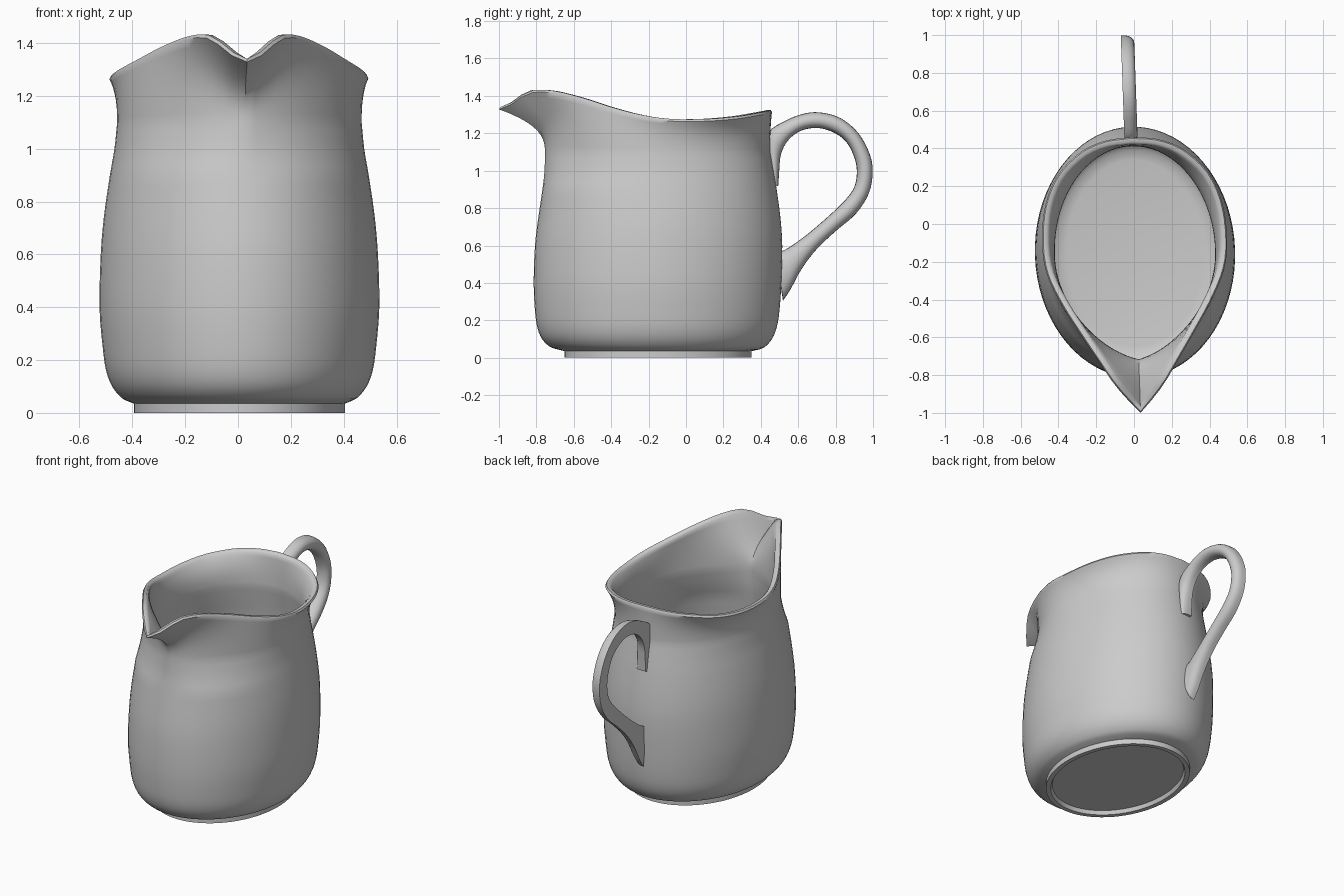
import bpy, bmesh, math
from mathutils import Vector, Matrix

if "Cube" in bpy.data.objects:
    bpy.data.objects.remove(bpy.data.objects["Cube"])

N = 72                                   # columns around the body
TURN = Matrix.Rotation(math.radians(2), 4, 'Z')


def spline(knots, pts, t):
    """Smooth curve through points of any dimension at given knots."""
    pts = [Vector(p) for p in pts]
    n = len(pts)

    def tangent(i):
        a, b = max(i - 1, 0), min(i + 1, n - 1)
        return (pts[b] - pts[a]) / (knots[b] - knots[a])
    i = 0
    while i < n - 2 and t > knots[i + 1]:
        i += 1
    h = knots[i + 1] - knots[i]
    s = (t - knots[i]) / h
    return (pts[i] * (2*s**3 - 3*s**2 + 1) + tangent(i) * h * (s**3 - 2*s**2 + s)
            + pts[i+1] * (3*s**2 - 2*s**3) + tangent(i+1) * h * (s**3 - s**2))


def loft(name, rings, angle):
    """Skin closed rings, cap both ends and shade smooth."""
    bm = bmesh.new()
    vs = [[bm.verts.new(p) for p in r] for r in rings]
    for a, b in zip(vs, vs[1:]):
        for i in range(len(a)):
            j = (i + 1) % len(a)
            bm.faces.new((a[i], a[j], b[j], b[i]))
    bm.faces.new(vs[0])
    bm.faces.new(vs[-1])
    bmesh.ops.recalc_face_normals(bm, faces=bm.faces)
    bm.transform(TURN)
    me = bpy.data.meshes.new(name)
    bm.to_mesh(me)
    bm.free()
    ob = bpy.data.objects.new(name, me)
    bpy.context.collection.objects.link(ob)
    bpy.ops.object.select_all(action='DESELECT')
    bpy.context.view_layer.objects.active = ob
    ob.select_set(True)
    bpy.ops.object.shade_smooth_by_angle(angle=math.radians(angle))
    return ob


def oval(z, rx, yf, yb):
    """Oval ring, gradually pinched to a crease at the front near the neck."""
    pinch = 0.05 * min(max((z - 0.9) / 0.2, 0), 1)
    ring = []
    for k in range(N):
        a = 2 * math.pi * k / N
        y = (yf + yb) / 2 - (yb - yf) / 2 * math.cos(a)
        if math.cos(a) > 0:
            y += pinch * abs(math.sin(2 * a))
        ring.append(Vector((rx * math.sin(a), y, z)))
    return ring


def inset(ring, d, dz=0.0):
    out = []
    for i, p in enumerate(ring):
        t = ring[(i + 1) % N] - ring[i - 1]
        nrm = Vector((-t.y, t.x, 0)).normalized()
        out.append(p + nrm * d + Vector((0, 0, dz)))
    return out


# Body profile: height, half width, front y, back y
profile = [(.045, .425, -.69, .395), (.06, .45, -.73, .425), (.1, .482, -.77, .46),
           (.16, .505, -.795, .485), (.25, .518, -.808, .50), (.4, .53, -.815, .51),
           (.6, .525, -.808, .515), (.75, .512, -.79, .505), (.9, .49, -.768, .485),
           (1.0, .473, -.757, .468), (1.1, .463, -.755, .45)]
knots = list(range(len(profile)))
wall = [oval(*spline(knots, profile, k / 3)) for k in range(3 * (len(profile) - 1) + 1)]

# Rim: half outline from spout tip to back
rim_half = [(0, -1, 1.34), (.065, -.93, 1.37), (.13, -.85, 1.425), (.2, -.74, 1.43),
            (.30, -.58, 1.393), (.40, -.41, 1.338), (.47, -.25, 1.297), (.49, -.1, 1.277),
            (.47, .1, 1.277), (.40, .265, 1.29), (.27, .39, 1.31), (.14, .445, 1.32),
            (0, .46, 1.325)]
rim_knots = [math.atan2(x / .49, -(y + .15) / .6) for x, y, z in rim_half]
rim = []
for k in range(N):
    a = 2 * math.pi * k / N
    p = spline(rim_knots, rim_half, min(a, 2 * math.pi - a))
    rim.append(Vector((p.x if a <= math.pi else -p.x, p.y, p.z)))

# Flare from the neck out to the rim and spout
neck = wall[-1]
for s in range(1, 11):
    t = s / 10
    ring = []
    for p, r in zip(neck, rim):
        q = p.lerp(r, t ** 2.6)
        q.z = p.z + (r.z - .012 - p.z) * t
        ring.append(q)
    wall.append(ring)

# Foot with recessed underside, outer wall, rounded lip, inner wall and floor
foot = [oval(.025, .36, -.61, .31), oval(0, .37, -.62, .32),
        oval(0, .40, -.65, .35), oval(.035, .40, -.65, .35)]
lip = [inset(rim, .007), inset(rim, .026)]
inner = [inset(r, .038) for r in reversed(wall[6:])]
floor = [inset(wall[6], .07, -.025), inset(wall[6], .12, -.035)]
loft("jug_body", foot + wall + lip + inner + floor, 50)

# Handle: outer and inner edge pairs (y, z, y, z)
edges = [(.46, .91, .495, .92), (.44, 1.06, .50, 1.0), (.44, 1.2, .51, 1.09),
         (.54, 1.27, .55, 1.165), (.64, 1.307, .62, 1.215), (.73, 1.31, .71, 1.228),
         (.83, 1.28, .80, 1.2), (.92, 1.205, .865, 1.145), (.98, 1.1, .905, 1.06),
         (1.0, 1.0, .915, .985), (.98, .88, .90, .91), (.91, .77, .85, .84),
         (.8, .675, .75, .745), (.7, .58, .65, .66), (.62, .475, .575, .605),
         (.56, .365, .525, .575), (.52, .305, .48, .56)]
knots = list(range(len(edges)))
sections = []
for k in range(4 * (len(edges) - 1) + 1):
    oy, oz, iy, iz = spline(knots, edges, k / 4)
    section = []
    for j in range(13):                  # flat on one side, domed on the other
        a = math.pi * j / 12
        u = (1 - math.cos(a)) / 2
        x = -.035 + .07 * max(math.sin(a), 0) ** .7
        section.append(Vector((x, oy + (iy - oy) * u, oz + (iz - oz) * u)))
    sections.append(section)
loft("handle", sections, 45)
